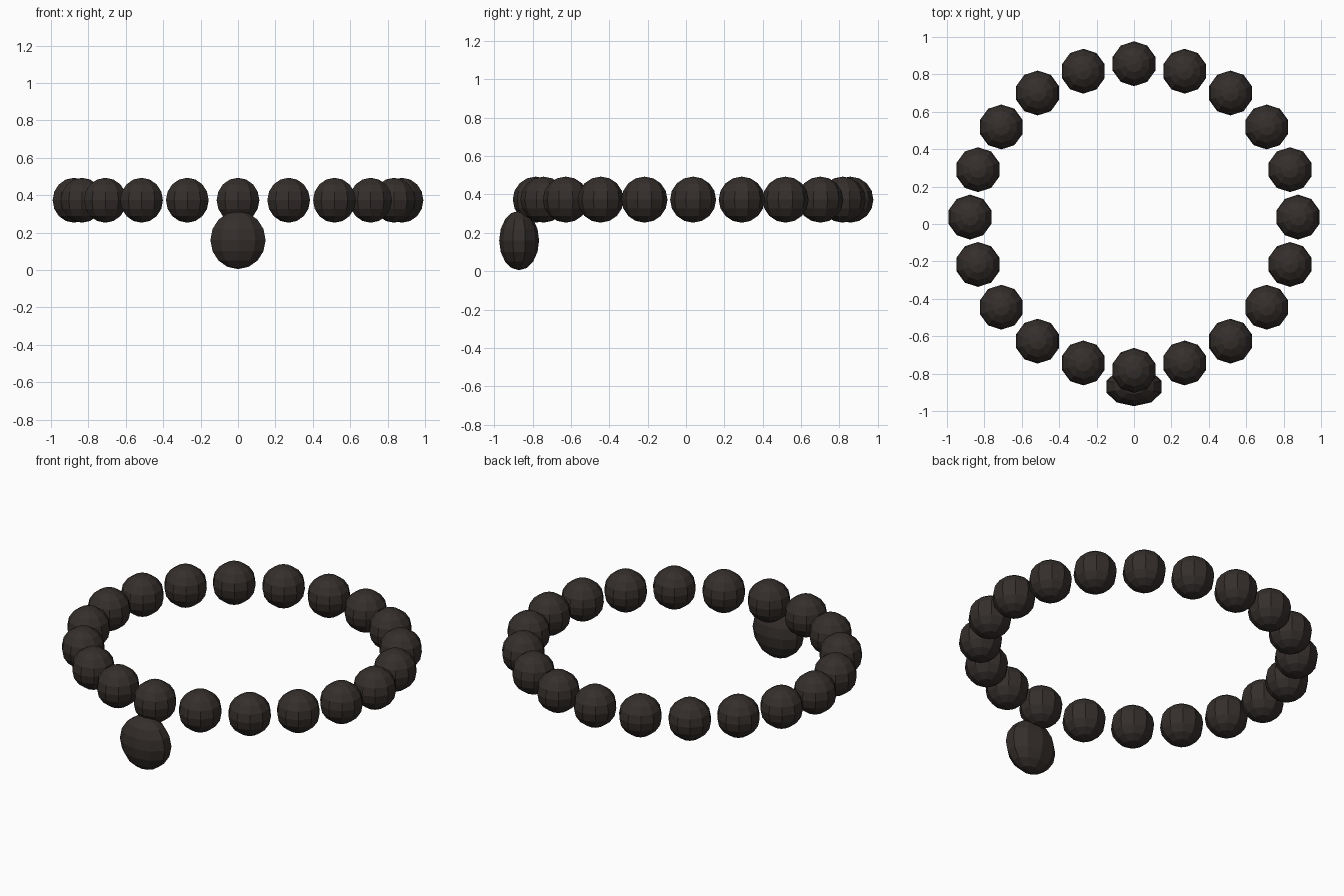
import bpy, math

if "Cube" in bpy.data.objects:
    bpy.data.objects.remove(bpy.data.objects["Cube"])

mat = bpy.data.materials.new("dark_bead")
mat.diffuse_color = (0.035, 0.028, 0.025, 1)
mat.use_nodes = True
mat.node_tree.nodes["Principled BSDF"].inputs["Base Color"].default_value = mat.diffuse_color

def bead(name, loc, scale):
    bpy.ops.mesh.primitive_uv_sphere_add(segments=10, ring_count=8, radius=1, location=loc)
    o = bpy.context.object
    o.name = name
    o.scale = scale
    bpy.ops.object.transform_apply(location=False, rotation=False, scale=True)
    o.data.materials.append(mat)
    return o

# oval ring of beads
N = 20
for i in range(N):
    a = 2 * math.pi * i / N
    bead(f"bead_{i + 1}", (0.877 * math.sin(a), 0.037 + 0.82 * math.cos(a), 0.373), (0.12, 0.12, 0.12))

# flattened pendant hanging at the front
bead("pendant", (0, -0.87, 0.16), (0.155, 0.104, 0.155))
